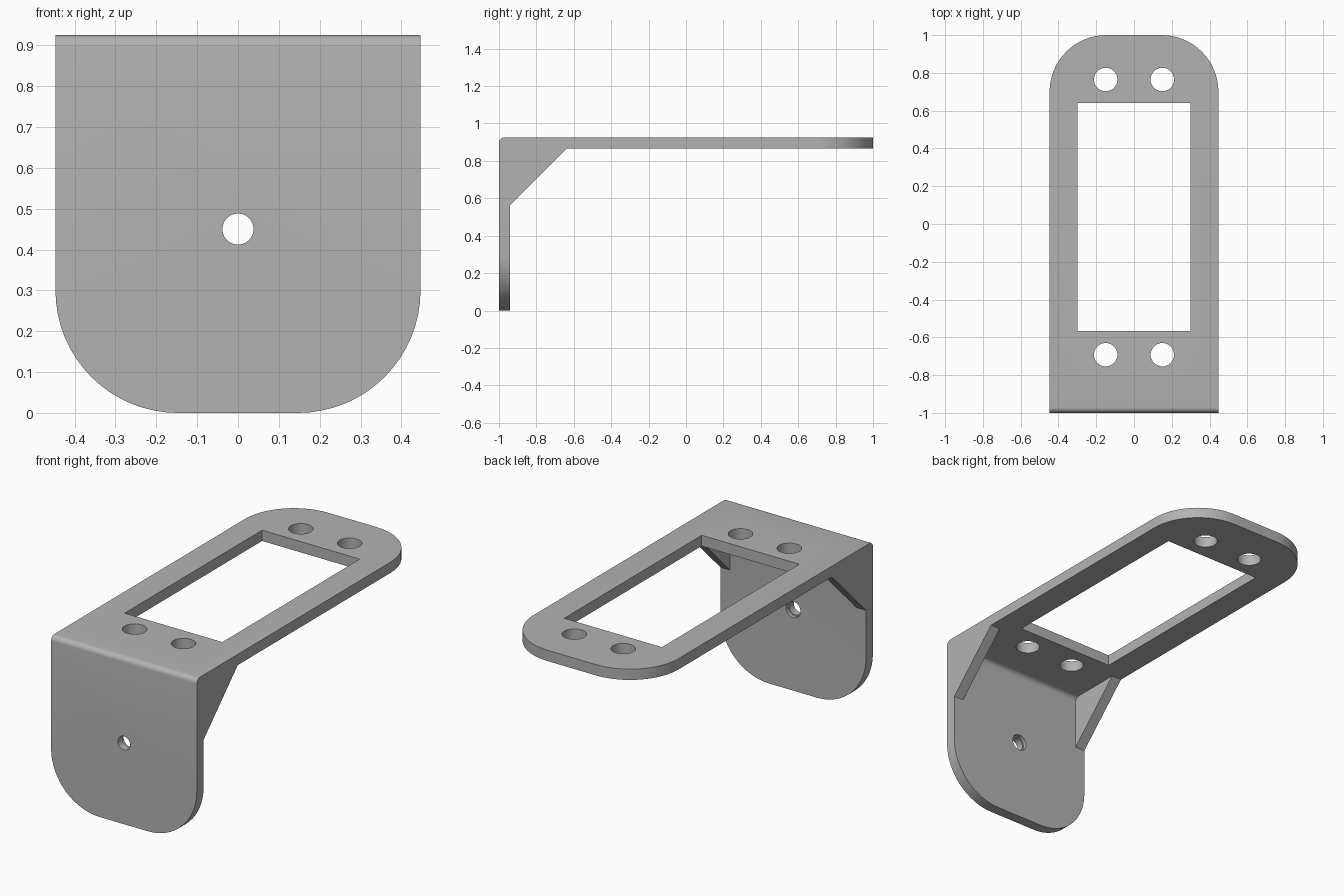
import bpy, bmesh, math
from mathutils import Vector, Matrix

cube = bpy.data.objects.get("Cube")
if cube:
    bpy.data.objects.remove(cube, do_unlink=True)

HALF_W, HEIGHT, THICK = 0.447, 0.925, 0.06
BACK, FRONT = 1.0, -1.0
INNER_Y, INNER_Z = FRONT + THICK, HEIGHT - THICK

grey = bpy.data.materials.new("bracket grey")
grey.use_nodes = True
colour = (0.45, 0.45, 0.45, 1)
grey.diffuse_color = colour
grey.node_tree.nodes["Principled BSDF"].inputs["Base Color"].default_value = colour


def add_object(name, bm):
    bmesh.ops.recalc_face_normals(bm, faces=bm.faces)
    mesh = bpy.data.meshes.new(name)
    bm.to_mesh(mesh)
    bm.free()
    mesh.materials.append(grey)
    obj = bpy.data.objects.new(name, mesh)
    bpy.context.collection.objects.link(obj)
    return obj


def side_prism(points, x0, x1):
    """Extrude a (y, z) profile from x0 to x1."""
    bm = bmesh.new()
    face = bm.faces.new([bm.verts.new((x0, y, z)) for y, z in points])
    out = bmesh.ops.extrude_face_region(bm, geom=[face])["geom"]
    verts = [v for v in out if isinstance(v, bmesh.types.BMVert)]
    bmesh.ops.translate(bm, verts=verts, vec=(x1 - x0, 0, 0))
    return bm


def round_edges(bm, test, radius, segments):
    edges = [e for e in bm.edges
             if test((e.verts[0].co + e.verts[1].co) / 2, e.verts[1].co - e.verts[0].co)]
    bmesh.ops.bevel(bm, geom=edges, offset=radius, segments=segments,
                    profile=0.5, affect='EDGES', clamp_overlap=False)


def cut(target, bm):
    """Subtract a hidden cutter from the target."""
    cutter = add_object("cutter", bm)
    cutter.hide_render = True
    mod = target.modifiers.new("cut", 'BOOLEAN')
    mod.operation, mod.solver, mod.object = 'DIFFERENCE', 'EXACT', cutter
    bpy.context.view_layer.objects.active = target
    bpy.ops.object.modifier_apply(modifier=mod.name)
    bpy.data.objects.remove(cutter, do_unlink=True)


def drill(target, centre, radius, depth, axis='Z'):
    bm = bmesh.new()
    turn = Matrix.Rotation(math.pi / 2, 4, 'X') if axis == 'Y' else Matrix()
    bmesh.ops.create_cone(bm, cap_ends=True, segments=40, radius1=radius, radius2=radius,
                          depth=depth, matrix=Matrix.Translation(centre) @ turn)
    cut(target, bm)


# Bent plate: L profile, large round corners at both free ends, soft bend
profile = [(FRONT, 0), (INNER_Y, 0), (INNER_Y, INNER_Z),
           (BACK, INNER_Z), (BACK, HEIGHT), (FRONT, HEIGHT)]
bm = side_prism(profile, -HALF_W, HALF_W)
round_edges(bm, lambda m, d: abs(d.x) < 1e-4 and
            (abs(m.y - BACK) < 1e-4 or abs(m.z) < 1e-4), 0.3, 16)
round_edges(bm, lambda m, d: abs(d.x) > 0.8 and
            ((m.y < FRONT + 1e-4 and m.z > HEIGHT - 1e-4) or
             (abs(m.y - INNER_Y) < 1e-4 and abs(m.z - INNER_Z) < 1e-4)), 0.028, 6)
plate = add_object("bent_plate", bm)

# Rectangular window
bm = bmesh.new()
bmesh.ops.create_cube(bm, size=1, matrix=Matrix.Translation((0, 0.037, HEIGHT)) @
                      Matrix.Diagonal((0.6, 1.205, 0.3, 1)))
cut(plate, bm)

# Mounting holes and the stepped shaft hole
for x in (-0.15, 0.15):
    for y in (-0.692, 0.765):
        drill(plate, Vector((x, y, HEIGHT)), 0.062, 0.3)
drill(plate, Vector((0, FRONT, 0.45)), 0.038, 0.3, 'Y')
drill(plate, Vector((0, INNER_Y, 0.45)), 0.045, 0.04, 'Y')

# Triangular gussets flush with both sides
objects = [plate]
for side, name in ((1, "left_gusset"), (-1, "right_gusset")):
    tri = [(INNER_Y, INNER_Z), (INNER_Y + 0.3, INNER_Z), (INNER_Y, INNER_Z - 0.3)]
    objects.append(add_object(name, side_prism(tri, side * (HALF_W - THICK), side * HALF_W)))

bpy.ops.object.select_all(action='DESELECT')
for obj in objects:
    obj.select_set(True)
bpy.context.view_layer.objects.active = plate
bpy.ops.object.shade_smooth_by_angle(angle=math.radians(30))
